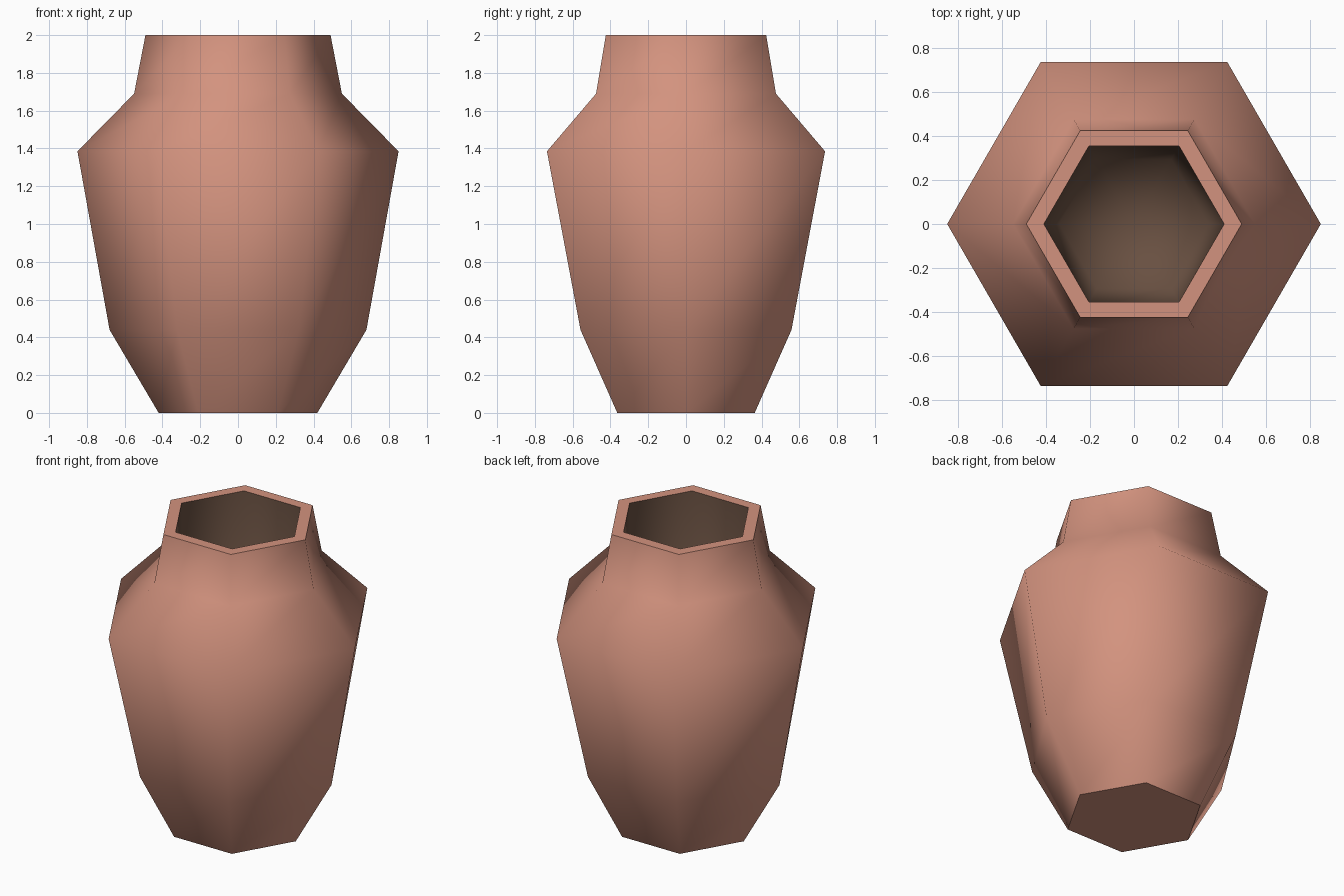
import bpy, bmesh, math

if "Cube" in bpy.data.objects:
    bpy.data.objects.remove(bpy.data.objects["Cube"])

SIDES = 6
# radius of the two side corners, radius of the other four, height
OUTER = [(0.42, 0.42, 0.0), (0.68, 0.645, 0.44), (0.85, 0.85, 1.385),
         (0.55, 0.55, 1.69), (0.49, 0.49, 2.0)]
INNER = [(0.41, 0.41, 2.0), (0.34, 0.34, 0.12)]


def material(name, rgb):
    m = bpy.data.materials.new(name)
    m.diffuse_color = (*rgb, 1.0)
    m.use_nodes = True
    m.node_tree.nodes["Principled BSDF"].inputs["Base Color"].default_value = m.diffuse_color
    return m


bm = bmesh.new()


def ring(side_r, r, z):
    verts = []
    for i in range(SIDES):
        a = math.tau * i / SIDES
        k = side_r if i % 3 == 0 else r
        verts.append(bm.verts.new((k * math.cos(a), k * math.sin(a), z)))
    return verts


def bridge(a, b, mat, smooth=True):
    for i in range(SIDES):
        j = (i + 1) % SIDES
        f = bm.faces.new((a[i], a[j], b[j], b[i]))
        f.material_index, f.smooth = mat, smooth


outer = [ring(*p) for p in OUTER]
inner = [ring(*p) for p in INNER]

# Outer wall, flat rim, inner wall
for a, b in zip(outer, outer[1:]):
    bridge(a, b, 0)
bridge(outer[-1], inner[0], 0, smooth=False)
for a, b in zip(inner, inner[1:]):
    bridge(a, b, 1)

# Flat underside
base = bm.faces.new(list(reversed(outer[0])))
base.smooth = False

# Inner floor, softly blended into the wall
centre = bm.verts.new((0, 0, INNER[-1][2]))
floor = inner[-1]
for i in range(SIDES):
    f = bm.faces.new((floor[i], floor[(i + 1) % SIDES], centre))
    f.material_index, f.smooth = 1, True

# Crisp edges around the flat faces only
for e in bm.edges:
    if any(not f.smooth for f in e.link_faces):
        e.smooth = False

bmesh.ops.recalc_face_normals(bm, faces=bm.faces)
mesh = bpy.data.meshes.new("vase")
bm.to_mesh(mesh)
bm.free()
mesh.materials.append(material("terracotta", (0.65, 0.29, 0.21)))
mesh.materials.append(material("dark brown inside", (0.14, 0.08, 0.053)))
vase = bpy.data.objects.new("vase", mesh)
bpy.context.collection.objects.link(vase)
